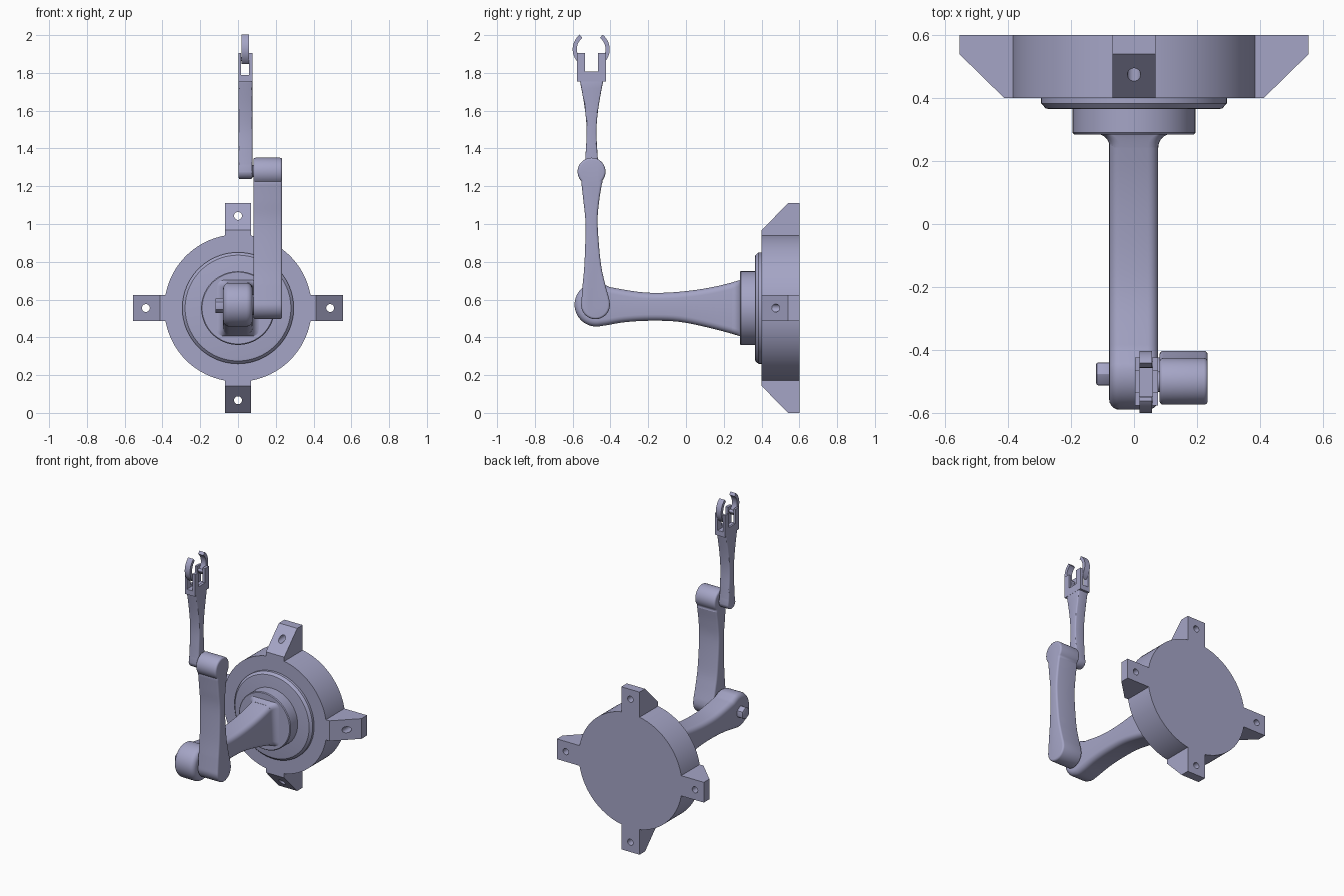
import bpy, bmesh, math
from mathutils import Matrix, Vector

cube = bpy.data.objects.get("Cube")
if cube:
    bpy.data.objects.remove(cube, do_unlink=True)

CZ = 0.555  # height of the base axis

mat = bpy.data.materials.new("lavender_grey")
mat.use_nodes = True
colour = (0.376, 0.376, 0.565, 1)
mat.diffuse_color = colour
mat.node_tree.nodes["Principled BSDF"].inputs["Base Color"].default_value = colour


def finish(name, bm, bevel=0.0, segments=4, cutters=()):
    """Turn a bmesh into an object, apply cuts and rounding, shade it."""
    bmesh.ops.recalc_face_normals(bm, faces=bm.faces)
    mesh = bpy.data.meshes.new(name)
    bm.to_mesh(mesh)
    bm.free()
    ob = bpy.data.objects.new(name, mesh)
    bpy.context.collection.objects.link(ob)
    for c in cutters:
        m = ob.modifiers.new("cut", "BOOLEAN")
        m.object, m.operation, m.solver = c, "DIFFERENCE", "EXACT"
    if bevel:
        m = ob.modifiers.new("round", "BEVEL")
        m.width, m.segments = bevel, segments
        m.limit_method, m.angle_limit = "ANGLE", math.radians(50)
        m.use_clamp_overlap = False
    if ob.modifiers:
        dg = bpy.context.evaluated_depsgraph_get()
        ob.data = bpy.data.meshes.new_from_object(ob.evaluated_get(dg))
        ob.data.name = name
        ob.modifiers.clear()
    for c in cutters:
        bpy.data.objects.remove(c, do_unlink=True)
    ob.data.materials.clear()
    ob.data.materials.append(mat)
    bpy.ops.object.select_all(action="DESELECT")
    ob.select_set(True)
    bpy.context.view_layer.objects.active = ob
    bpy.ops.object.shade_smooth_by_angle(angle=math.radians(30))
    return ob


def loft(rings):
    """Skin closed rings of equal length and cap both ends."""
    bm = bmesh.new()
    vs = [[bm.verts.new(p) for p in ring] for ring in rings]
    n = len(vs[0])
    for a, b in zip(vs, vs[1:]):
        for i in range(n):
            j = (i + 1) % n
            bm.faces.new((a[i], a[j], b[j], b[i]))
    bm.faces.new(vs[0])
    bm.faces.new(vs[-1])
    return bm


def prism(name, profile, x0, x1, **kw):
    """Extrude a (y, z) outline along x."""
    return finish(name, loft([[(x, y, z) for y, z in profile] for x in (x0, x1)]), **kw)


def lathe(name, profile, centre=(0, CZ), n=96):
    """Turn (radius, y) points round an axis along y."""
    ring = [math.tau * i / n for i in range(n)]
    return finish(name, loft([[(centre[0] + r * math.cos(a), y, centre[1] + r * math.sin(a))
                               for a in ring] for r, y in profile]))


def rect(y0, y1, z0, z1):
    return [(y0, z0), (y1, z0), (y1, z1), (y0, z1)]


def arc(cy, cz, r, a0, a1, n=24):
    return [(cy + r * math.cos(math.radians(a0 + (a1 - a0) * i / n)),
             cz + r * math.sin(math.radians(a0 + (a1 - a0) * i / n))) for i in range(n + 1)]


def spline(pts, steps=5):
    """Smooth curve through the points."""
    p = [Vector(q) for q in [pts[0], *pts, pts[-1]]]
    out = []
    for a, b, c, d in zip(p, p[1:], p[2:], p[3:]):
        for i in range(steps):
            t = i / steps
            out.append(tuple(0.5 * (2 * b + (c - a) * t + (2 * a - 5 * b + 4 * c - d) * t * t
                                    + (3 * b - a - 3 * c + d) * t ** 3)))
    return out + [tuple(pts[-1])]


# Wall base: drum, stepped flange and hub
lathe("base_drum", [(0.39, 0.4), (0.39, 0.6)])
lathe("base_flange", [(0.27, 0.365), (0.28, 0.367), (0.295, 0.383), (0.295, 0.41)])
lathe("base_hub", [(0.19, 0.285), (0.195, 0.29), (0.195, 0.375)])

# Four mounting ears with bolt holes
ear_outline = [(0.4, 0.33), (0.6, 0.33), (0.6, 0.555), (0.54, 0.555), (0.4, 0.412)]
for i, side in enumerate(("top", "left", "bottom", "right")):
    hole = lathe("ear_hole_cutter", [(0.021, 0.35), (0.021, 0.65)], centre=(0, 0.488), n=32)
    ear = prism("mounting_ear_" + side, ear_outline, -0.069, 0.069, cutters=[hole])
    ear.data.transform(Matrix.Translation((0, 0, CZ)) @ Matrix.Rotation(i * math.pi / 2, 4, "Y"))

# Lower arm reaching forward from the base
top = spline([(-0.405, 0.666), (-0.246, 0.64), (-0.12, 0.636), (0.02, 0.647),
              (0.15, 0.668), (0.283, 0.70)])
bottom = spline([(0.283, 0.408), (0.125, 0.45), (-0.035, 0.482), (-0.19, 0.488),
                 (-0.325, 0.48), (-0.42, 0.464)])
lower = top[::-1] + arc(-0.474, 0.573, 0.116, 75, 283) + bottom[::-1]
lower += [(0.34, 0.39), (0.34, 0.715)]
prism("lower_arm", lower, -0.079, 0.077, bevel=0.033, segments=5)


# Flared root where the lower arm meets the hub
def rounded_section(w, y, z0, z1, r=0.033):
    ring = []
    for k, (x, z) in enumerate([(w - r, z1 - r), (r - w, z1 - r), (r - w, z0 + r), (w - r, z0 + r)]):
        ring += [(px, y, pz) for px, pz in arc(x, z, r, 90 * k, 90 * k + 90, 5)]
    return ring


flare = []
for i in range(9):
    a = math.pi / 2 * i / 8
    s = math.sin(a)
    flare.append(rounded_section(0.077 + 0.042 * (1 - math.cos(a)), 0.243 + 0.043 * s,
                                 0.419 - 0.013 * s, 0.691 + 0.012 * s))
finish("lower_arm_root", loft(flare))

# Hexagonal bolt end on the elbow and the joint pins
prism("elbow_bolt", arc(-0.476, 0.568, 0.042, 30, 330, 5), -0.12, -0.07, bevel=0.006, segments=2)
prism("elbow_pin", arc(-0.479, 0.572, 0.055, 0, 350, 35), 0.06, 0.1)
prism("wrist_pin", arc(-0.5, 1.28, 0.032, 0, 350, 35), 0.06, 0.1)

# Upright middle arm
right = spline([(-0.406, 0.60), (-0.43, 0.69), (-0.452, 0.8), (-0.468, 1.0),
                (-0.46, 1.12), (-0.444, 1.22)])
left = spline([(-0.554, 1.22), (-0.543, 1.12), (-0.532, 1.0), (-0.537, 0.8), (-0.548, 0.67)])
middle = arc(-0.479, 0.572, 0.076, 170, 368) + right + arc(-0.5, 1.277, 0.074, -44, 224, 32) + left
prism("middle_arm", middle, 0.081, 0.234, bevel=0.012)

# Slim forearm
right = spline([(-0.464, 1.31), (-0.469, 1.38), (-0.474, 1.5), (-0.463, 1.62), (-0.437, 1.765)])
left = [(-1.0 - y, z) for y, z in reversed(right)]
prism("forearm", arc(-0.5, 1.28, 0.042, 185, 355) + right + left, 0.003, 0.076, bevel=0.008, segments=3)

# Gripper block, notched between the prongs and slotted for the claws
notch = prism("notch_cutter", rect(-0.536, -0.466, 1.807, 2.1), -0.1, 0.2)
slot = prism("slot_cutter", rect(-0.8, -0.2, 1.79, 2.1), 0.017, 0.058)
prism("gripper_block", rect(-0.576, -0.424, 1.755, 1.905), 0.003, 0.077, cutters=[notch, slot])

# Curved claws, mirrored about the wrist, each on a small hinge pin
for side, sign in (("front", 1), ("back", -1)):
    claw = arc(-0.502, 1.925, 0.098, 128, 232) + arc(-0.502, 1.925, 0.076, 232, 128)
    pin = arc(-0.557, 1.873, 0.01, 0, 345, 23)
    flip = lambda pts: [(-0.502 + sign * (y + 0.502), z) for y, z in pts]
    prism("claw_" + side, flip(claw), 0.0175, 0.0575)
    prism("claw_pin_" + side, flip(pin), 0.01, 0.07)
